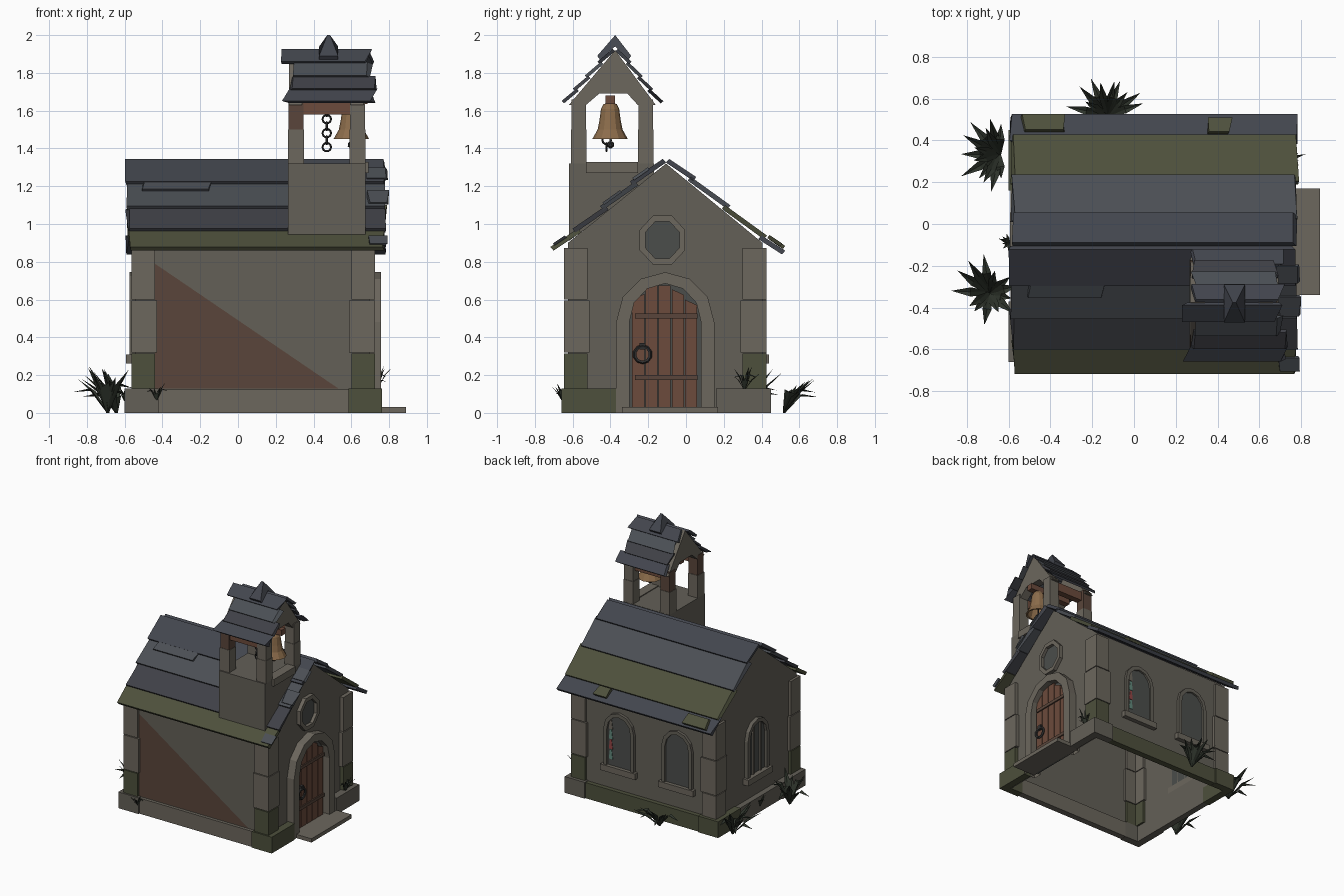
import bpy, bmesh, math, random
from mathutils import Vector, Matrix

if "Cube" in bpy.data.objects:
    bpy.data.objects.remove(bpy.data.objects["Cube"])
random.seed(4)

def mat(name, r, g, b):
    m = bpy.data.materials.new(name)
    m.diffuse_color = (r, g, b, 1)
    m.use_nodes = True
    m.node_tree.nodes["Principled BSDF"].inputs["Base Color"].default_value = m.diffuse_color
    return m

STONE = mat("stone", .125, .115, .095)
PALE = mat("pale_stone", .15, .135, .11)
SLATE = [mat("slate_a", .055, .06, .075), mat("slate_b", .07, .078, .09), mat("slate_c", .05, .052, .062)]
MOSS = mat("moss", .075, .08, .045)
WOOD = mat("wood", .15, .07, .045)
RUST = mat("rust", .1, .06, .043)
BRONZE = mat("bronze", .26, .15, .07)
IRON = mat("iron", .03, .03, .03)
GLASS = mat("dark_glass", .07, .075, .07)
RED, TEAL = mat("red_glass", .3, .06, .06), mat("teal_glass", .12, .25, .2)
LEAF = mat("leaf", .028, .035, .025)

def make(name, verts, faces, m):
    me = bpy.data.meshes.new(name)
    me.from_pydata([tuple(v) for v in verts], [], faces)
    bm = bmesh.new()
    bm.from_mesh(me)
    bmesh.ops.recalc_face_normals(bm, faces=bm.faces)
    bm.to_mesh(me)
    bm.free()
    me.materials.append(m)
    o = bpy.data.objects.new(name, me)
    bpy.context.collection.objects.link(o)
    return o

def place(axis, p, d):
    return {'x': (d, p[0], p[1]), 'y': (p[0], d, p[1]), 'z': (p[0], p[1], d)}[axis]

def prism(name, pts, axis, a, b, m, jit=0):
    n = len(pts)
    v = [Vector(place(axis, p, d)) for d in (a, b) for p in pts]
    if jit:
        for q in v:
            q['xyz'.index(axis)] += random.uniform(-jit, jit)
    f = [list(range(n)), list(range(n, 2 * n))] + [[i, (i + 1) % n, (i + 1) % n + n, i + n] for i in range(n)]
    return make(name, v, f, m)

def box(name, x0, x1, y0, y1, z0, z1, m):
    return prism(name, [(x0, y0), (x1, y0), (x1, y1), (x0, y1)], 'z', z0, z1, m)

def arch(c, hw, z0, spring, top, n=6):
    ts = [math.pi * (1 - i / n) for i in range(n + 1)]
    return [(c - hw, z0)] + [(c + hw * math.cos(t), spring + (top - spring) * math.sin(t)) for t in ts] + [(c + hw, z0)]

def ring(name, outer, inner, axis, a, b, m, closed=False):
    n = len(outer)
    v = [place(axis, p, d) for d in (a, b) for l in (outer, inner) for p in l]
    f = []
    for i in range(n if closed else n - 1):
        j = (i + 1) % n
        for s, t in ((0, n), (n, 3 * n), (3 * n, 2 * n), (2 * n, 0)):
            f.append([i + s, j + s, j + t, i + t])
    return make(name, v, f, m)

def board(name, p, q, x0, x1, lift, t, m, jit=.012):
    p, q = Vector(p), Vector(q)
    d = (q - p).normalized()
    n = Vector((-d.y, d.x))
    n = n if n.y > 0 else -n
    prism(name, [p + n * lift, p + n * (lift + t), q + n * t, q], 'x', x0, x1, m, jit)

# hollow wall shell: two gables and two side walls, open below
RY, WX0, WX1, WY0, WY1 = -.106, -.545, .695, -.625, .405
for x in (WX0, WX1):
    make("gable_wall", [(x, WY0, 0), (x, WY1, 0), (x, WY1, .9), (x, RY, 1.32), (x, WY0, .9)], [[0, 1, 2, 3, 4]], STONE)
for y in (WY0, WY1):
    make("side_wall", [(WX0, y, 0), (WX1, y, 0), (WX1, y, .9), (WX0, y, .9)], [[0, 1, 2, 3]], STONE)
make("rust_patch", [(-.44, -.628, .79), (-.44, -.628, .13), (.53, -.628, .13)], [[0, 1, 2]], RUST)

# corner piers and plinth blocks as L shaped skins
def corner(name, cx, cy, sx, sy, lx, ly, t, z0, z1, m):
    pts = [(0, 0), (lx, 0), (lx, t), (t, t), (t, ly), (0, ly)]
    prism(name, [(cx + sx * a, cy + sy * b) for a, b in pts], 'z', z0, z1, m)

for cx, sx, ox in ((-.565, 1, -.6), (.725, -1, .762)):
    for cy, sy, oy in ((-.647, 1, -.66), (.425, -1, .45)):
        for i, (z0, z1) in enumerate(((.13, .32), (.32, .6), (.6, .88))):
            w = .125 + (.012 if i == 1 else 0)
            corner("corner_pier", cx, cy, sx, sy, w, w, .04, z0, z1 - .006, MOSS if i == 0 and sx < 0 or (i == 0 and sy > 0) else PALE)
        corner("corner_plinth", ox, oy, sx, sy, .178, .29, .06, 0, .13, MOSS if sx != sy else STONE)
box("front_plinth", -.42, .585, -.65, -.6, 0, .125, PALE)
box("back_plinth", -.42, .585, .39, .44, 0, .125, MOSS)
box("left_plinth", -.59, -.54, -.37, .16, 0, .125, STONE)

# roof boards, row by row on both slopes
def slope(name, ridge, eave, cuts, x0, x1, lift, t, mats, jit):
    r, e = Vector(ridge), Vector(eave)
    for i in range(len(cuts) - 1):
        a, b = max(0, cuts[i] - .03), cuts[i + 1]
        board(name, r.lerp(e, b), r.lerp(e, a), x0 + random.uniform(-jit, jit), x1 + random.uniform(-jit, jit), lift, t, mats[i % len(mats)], jit)

cuts = [0, .28, .55, .8, 1]
slope("front_roof_board", (RY, 1.325), (-.69, .845), cuts, -.58, .775, .018, .026, SLATE + [MOSS], .014)
slope("back_roof_board", (RY, 1.325), (.497, .825), [0, .22, .52, .84, 1], -.575, .775, .018, .026, SLATE[:2] + [MOSS, SLATE[0]], .014)
for x0, x1, y0, y1 in ((-.53, -.34, .44, .51), (.36, .46, .43, .495)):
    board("loose_tile", (y1, 1.237 - .829 * y1 + .05), (y0, 1.237 - .829 * y0 + .045), x0, x1, .005, .02, MOSS)
for x0, x1, f0, f1 in ((-.5, -.15, .3, .4), (.69, .79, .15, .28), (.69, .79, .4, .55), (.7, .785, .9, 1)):
    r, e = Vector((RY, 1.36)), Vector((-.69, .88))
    board("patch_tile", r.lerp(e, f1), r.lerp(e, f0), x0, x1, .008, .015, SLATE[1], .01)

# bell tower base, sill, posts
TX0, TX1, TY0, TY1, TC = .265, .675, -.62, -.17, -.39
prism("tower_base", [(TY0, .91), (TY0, 1.32), (TY1, 1.32), (TY1, 1.24)], 'x', TX0, TX1, STONE)
box("tower_sill", TX1 - .06, TX1 + .015, -.53, -.255, 1.27, 1.327, PALE)
for x0 in (TX0, TX1 - .085):
    for y0 in (TY0 + .01, TY1 - .085):
        box("tower_post", x0, x0 + .085, y0, y0 + .083, 1.32, 1.5, PALE)
        box("tower_post_top", x0 + .003, x0 + .082, y0 + .003, y0 + .08, 1.5, 1.66, RUST if x0 < .3 else PALE)
    prism("tower_gable", [(-.62, 1.63), (-.375, 1.92), (-.16, 1.63), (-.255, 1.63), (-.31, 1.69), (-.46, 1.69), (-.53, 1.63)],
          'x', x0 + .005, x0 + .075, PALE)
for y0 in (TY0 + .02, TY1 - .08):
    box("tower_beam", TX0 + .08, TX1 - .08, y0, y0 + .05, 1.58, 1.65, WOOD)
box("bell_beam", TX0 + .05, TX1 + .01, -.425, -.375, 1.635, 1.68, WOOD)

# tower roof and ridge cap
tc = [0, .27, .53, .77, 1]
slope("tower_front_board", (-.375, 1.915), (-.635, 1.63), tc, .262, .702, .014, .018, SLATE, .022)
slope("tower_back_board", (-.375, 1.915), (-.145, 1.63), tc, .27, .695, .014, .018, SLATE, .022)
cap = [(-.455, 1.87), (-.47, 1.89), (-.375, 2.0), (-.29, 1.89), (-.305, 1.87), (-.375, 1.94)]
o = prism("ridge_cap", cap, 'x', .43, .53, SLATE[0])
for v in o.data.vertices:
    if v.co.z > 1.98:
        v.co.x = .48 + (v.co.x - .48) * .15

# bell, clapper and chain
prof = [(.012, 1.64), (.035, 1.635), (.048, 1.61), (.056, 1.55), (.066, 1.5), (.08, 1.475), (.094, 1.45), (.08, 1.452), (.05, 1.55), (.01, 1.6)]
N = 12
v = [(.6 + r * math.cos(2 * math.pi * k / N), -.402 + r * math.sin(2 * math.pi * k / N), z) for r, z in prof for k in range(N)]
f = [[i * N + k, i * N + (k + 1) % N, (i + 1) * N + (k + 1) % N, (i + 1) * N + k] for i in range(len(prof) - 1) for k in range(N)]
make("bell", v, f + [list(range(N))], BRONZE)

def torus(name, loc, rot, R, r, m):
    bpy.ops.mesh.primitive_torus_add(location=loc, rotation=rot, major_radius=R, minor_radius=r, major_segments=10, minor_segments=5)
    bpy.context.object.name = name
    bpy.context.object.data.materials.append(m)

bpy.ops.mesh.primitive_ico_sphere_add(subdivisions=1, radius=.022, location=(.6, -.4, 1.42))
bpy.context.object.name = "clapper"
bpy.context.object.data.materials.append(IRON)
box("clapper_rod", .595, .605, -.405, -.395, 1.42, 1.6, IRON)
for i in range(6):
    torus("chain_link", (.47, -.42, 1.407 + i * .037), (math.pi / 2, 0, (i % 2) * math.pi / 2), .022, .006, IRON)

# door with stone arch, planks, straps and ring handle
DC = -.11
ring("door_arch", arch(DC, .26, 0, .48, .745), arch(DC, .19, 0, .48, .685), 'x', .66, .757, PALE)
prism("door_recess", arch(DC, .195, 0, .48, .69), 'x', .685, .7, GLASS)
for i in range(5):
    y0 = -.285 + i * .07
    h = [.6, .655, .675, .655, .6][i]
    prism("door_plank", [(y0, .02), (y0 + .064, .02), (y0 + .064, h + (.03 if i < 2 else -.03 if i > 2 else 0)), (y0, h)], 'x', .695, .715, WOOD)
for z in (.175, .5):
    box("door_strap", .71, .725, -.27, .06, z, z + .025, RUST)
torus("door_ring", (.728, -.23, .31), (0, math.pi / 2, 0), .042, .01, IRON)
box("door_latch", .712, .735, -.245, -.215, .335, .37, IRON)
box("door_step", .69, .89, -.34, .17, 0, .03, PALE)

# octagonal gable window
octo = lambda r: [(-.125 + r * math.cos(math.pi * (k + .5) / 4), .915 + 1.08 * r * math.sin(math.pi * (k + .5) / 4)) for k in range(8)]
ring("round_window_frame", octo(.13), octo(.098), 'x', .69, .725, PALE, True)
prism("round_window_glass", octo(.1), 'x', .69, .7, GLASS)

# arched windows: two on the back side, one on the left gable
def window(axis, c, wall, out):
    e = wall + out
    ring("window_frame", arch(c, .135, .3, .6, .745), arch(c, .105, .3, .6, .715), axis, wall, e, STONE)
    prism("window_glass", arch(c, .107, .3, .6, .717), axis, wall, wall + out * .3, GLASS)
    prism("window_sill", [(c - .155, .262), (c + .155, .262), (c + .155, .31), (c - .155, .31)], axis, wall, wall + out * 1.6, PALE)

for c in (.3, -.215):
    window('y', c, WY1, .022)
window('x', -.1, WX0, -.03)
for dy in (-.045, .045):
    box("window_mullion", WX0 - .02, WX0, -.108 + dy, -.092 + dy, .3, .7, PALE)
for i, m in enumerate((TEAL, RED, TEAL, PALE)):
    z = .36 + i * .08
    prism("stained_shard", [(.36, z), (.395, z), (.385, z + .075), (.37, z + .075)], 'y', WY1, WY1 + .01, m)

# spiky plants and grass tufts
def plant(name, x, y, z, n, L, H, a0, a1, w):
    vs, fs = [], []
    for i in range(n):
        a = math.radians(a0 + (a1 - a0) * (i + random.uniform(.2, .8)) / n)
        l, h = L * random.uniform(.5, 1), H * random.uniform(.6, 1)
        d, s = Vector((math.cos(a), math.sin(a), 0)), Vector((-math.sin(a), math.cos(a), 0)) * w
        c, b, up = Vector((x, y, z)), len(vs), Vector((0, 0, h))
        mid, tip = c + d * l * .5 + up * .65, c + d * l + up * (1 if i % 3 else .55)
        vs += [c - s * .4, c + s * .4, mid + s, mid - Vector((0, 0, w * .6)), mid - s, tip]
        fs += [[b, b + 1, b + 2, b + 3], [b, b + 3, b + 4], [b + 3, b + 2, b + 5], [b + 4, b + 3, b + 5]]
    make(name, vs, fs, LEAF)

plant("left_front_plant", -.69, -.33, 0, 13, .2, .26, 0, 360, .022)
plant("left_back_plant", -.645, .33, 0, 13, .22, .24, 75, 285, .022)
plant("back_plant", -.13, .52, 0, 10, .2, .2, 5, 175, .02)
plant("door_grass", .735, .31, .12, 10, .09, .13, -100, 100, .007)
plant("front_grass", -.43, -.655, .06, 7, .06, .11, 180, 360, .007)
plant("left_grass", -.595, -.09, .05, 6, .06, .1, 90, 270, .007)
